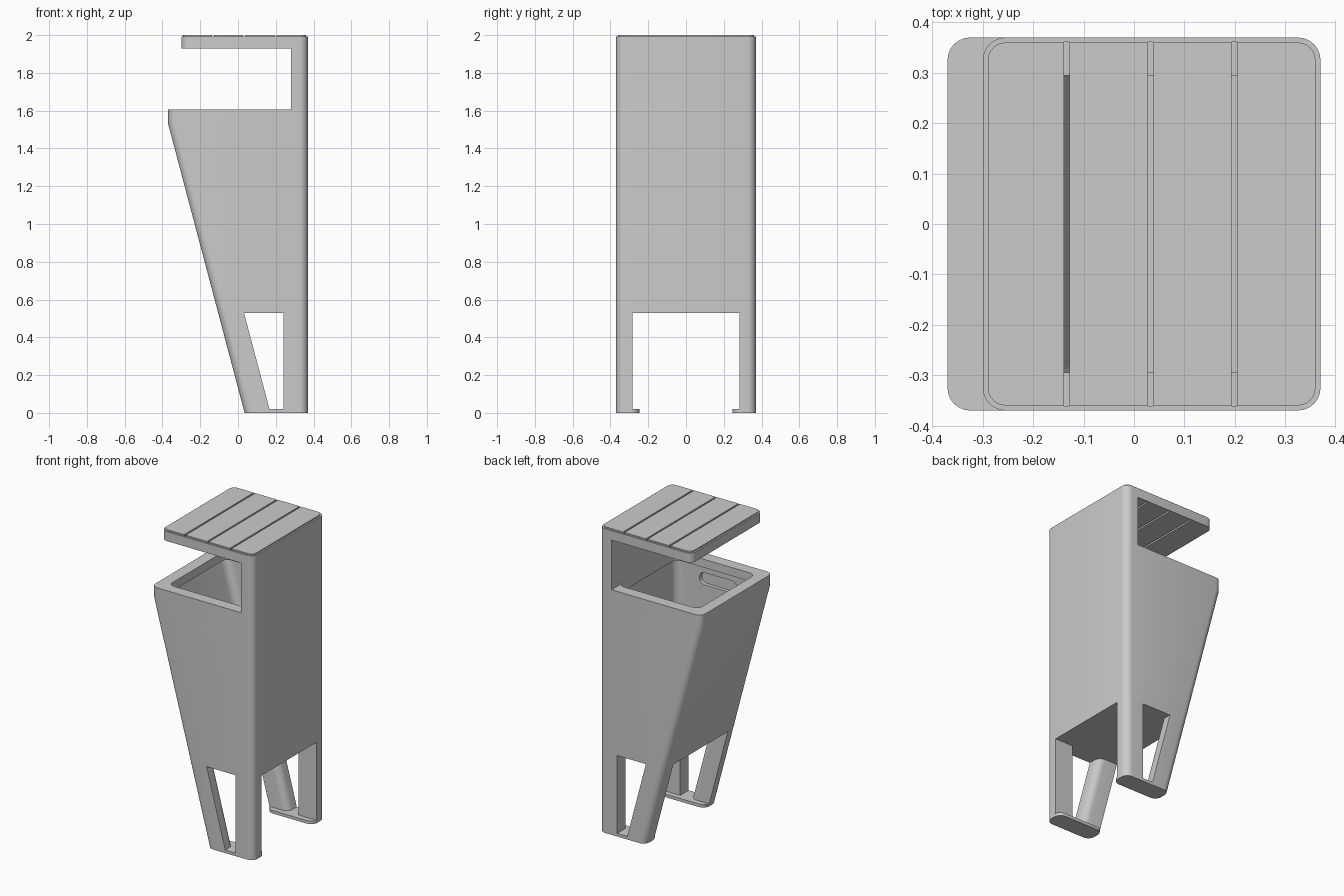
import bpy, bmesh, math

if "Cube" in bpy.data.objects:
    bpy.data.objects.remove(bpy.data.objects["Cube"])

grey = bpy.data.materials.new("light grey")
grey.diffuse_color = (0.6, 0.6, 0.6, 1)
grey.use_nodes = True
grey.node_tree.nodes["Principled BSDF"].inputs["Base Color"].default_value = grey.diffuse_color

SEG = 6


def rect(x0, x1, y0, y1, r):
    """Rounded rectangle; r = radii of corners (x1y1, x0y1, x0y0, x1y0)."""
    if not isinstance(r, tuple):
        r = (r,) * 4
    corners = [(x1, y1, -1, -1), (x0, y1, 1, -1), (x0, y0, 1, 1), (x1, y0, -1, 1)]
    pts = []
    for i, (x, y, sx, sy) in enumerate(corners):
        if r[i] == 0:
            pts.append((x, y))
            continue
        for k in range(SEG + 1):
            a = math.pi / 2 * (i + k / SEG)
            pts.append((x + sx * r[i] + r[i] * math.cos(a),
                        y + sy * r[i] + r[i] * math.sin(a)))
    return pts


def loft(name, rings, mirror=False, upright=False):
    """Closed solid through (height, outline) rings; upright runs along y."""
    bm = bmesh.new()
    loops = []
    for h, pts in rings:
        loops.append([bm.verts.new((x, -h, y) if upright else (x, y, h)) for x, y in pts])
    n = len(loops[0])
    for a, b in zip(loops, loops[1:]):
        for i in range(n):
            j = (i + 1) % n
            bm.faces.new((a[i], a[j], b[j], b[i]))
    bm.faces.new(loops[0][::-1])
    bm.faces.new(loops[-1])
    bmesh.ops.recalc_face_normals(bm, faces=bm.faces)
    me = bpy.data.meshes.new(name)
    bm.to_mesh(me)
    bm.free()
    me.materials.append(grey)
    ob = bpy.data.objects.new(name, me)
    bpy.context.collection.objects.link(ob)
    if mirror:
        m = ob.modifiers.new("mirror", 'MIRROR')
        m.use_axis = (False, True, False)
        m.use_mirror_merge = False
    return ob


def activate(ob):
    bpy.ops.object.select_all(action='DESELECT')
    ob.select_set(True)
    bpy.context.view_layer.objects.active = ob


def cut(ob, cutter):
    cutter.hide_render = True
    m = ob.modifiers.new("cut", 'BOOLEAN')
    m.operation = 'DIFFERENCE'
    m.solver = 'EXACT'
    m.object = cutter
    activate(ob)
    bpy.ops.object.modifier_apply(modifier=m.name)
    bpy.data.objects.remove(cutter, do_unlink=True)


def front_x(z):
    """x of the slanted front at height z."""
    return 0.035 - 0.405 * z / 1.53


R, W = 0.045, 0.37
FLOOR = 0.53

# Tapered bin body
body = loft("bin_body", [
    (FLOOR, rect(front_x(FLOOR), W, -W, W, R)),
    (1.53, rect(-W, W, -W, W, R)),
    (1.605, rect(-W, W, -W, W, R))])

# Hollow inside, with a narrower lip at the opening
cut(body, loft("cavity", [
    (0.57, rect(-0.04, 0.29, -0.31, 0.31, 0.05)),
    (1.55, rect(-0.305, 0.29, -0.31, 0.31, 0.05)),
    (1.55, rect(-0.295, 0.28, -0.295, 0.295, 0.04)),
    (1.70, rect(-0.295, 0.28, -0.295, 0.295, 0.04))]))

# Grip recesses in both inner side walls
pill = rect(-0.15, 0.12, 1.43, 1.51, 0.0399)
cut(body, loft("grip_slot", [(-0.335, pill), (0.335, pill)], upright=True))

# Rear post carrying the roof
post = rect(0.28, W, -W, W, (R, 0, 0, R))
back_post = loft("back_post", [(1.605, post), (1.93, post)])

# Roof with raised slatted top
outer = rect(-0.30, W, -W, W, R)
inner = rect(-0.29, W - 0.01, -W + 0.01, W - 0.01, R - 0.01)
roof = loft("roof", [(1.93, outer), (1.992, outer), (1.992, inner), (2.0, inner)])
for x in (-0.133, 0.033, 0.199):
    gap = rect(x - 0.0055, x + 0.0055, -0.361, 0.361, 0)
    cut(roof, loft("slat_gap", [(1.9, gap), (2.1, gap)]))

# Legs and feet, mirrored to both sides
FOOT, LEG_Y = 0.02, 0.283
back = rect(0.24, W, LEG_Y, W, (R, 0, 0, 0))
back_leg = loft("back_leg", [(FOOT, back), (FLOOR, back)], mirror=True)
slant_leg = loft("slanted_leg", [
    (z, rect(front_x(z), front_x(z) + 0.137, LEG_Y, W, (0, R, 0, R)))
    for z in (FOOT, FLOOR)], mirror=True)
foot = loft("foot", [
    (z, rect(front_x(z), W, 0.247, W, R)) for z in (0, FOOT)], mirror=True)

# Smooth rounded corners, keep hard edges
for ob in (body, back_post, roof, back_leg, slant_leg, foot):
    activate(ob)
    bpy.ops.object.shade_smooth_by_angle(angle=math.radians(30))
